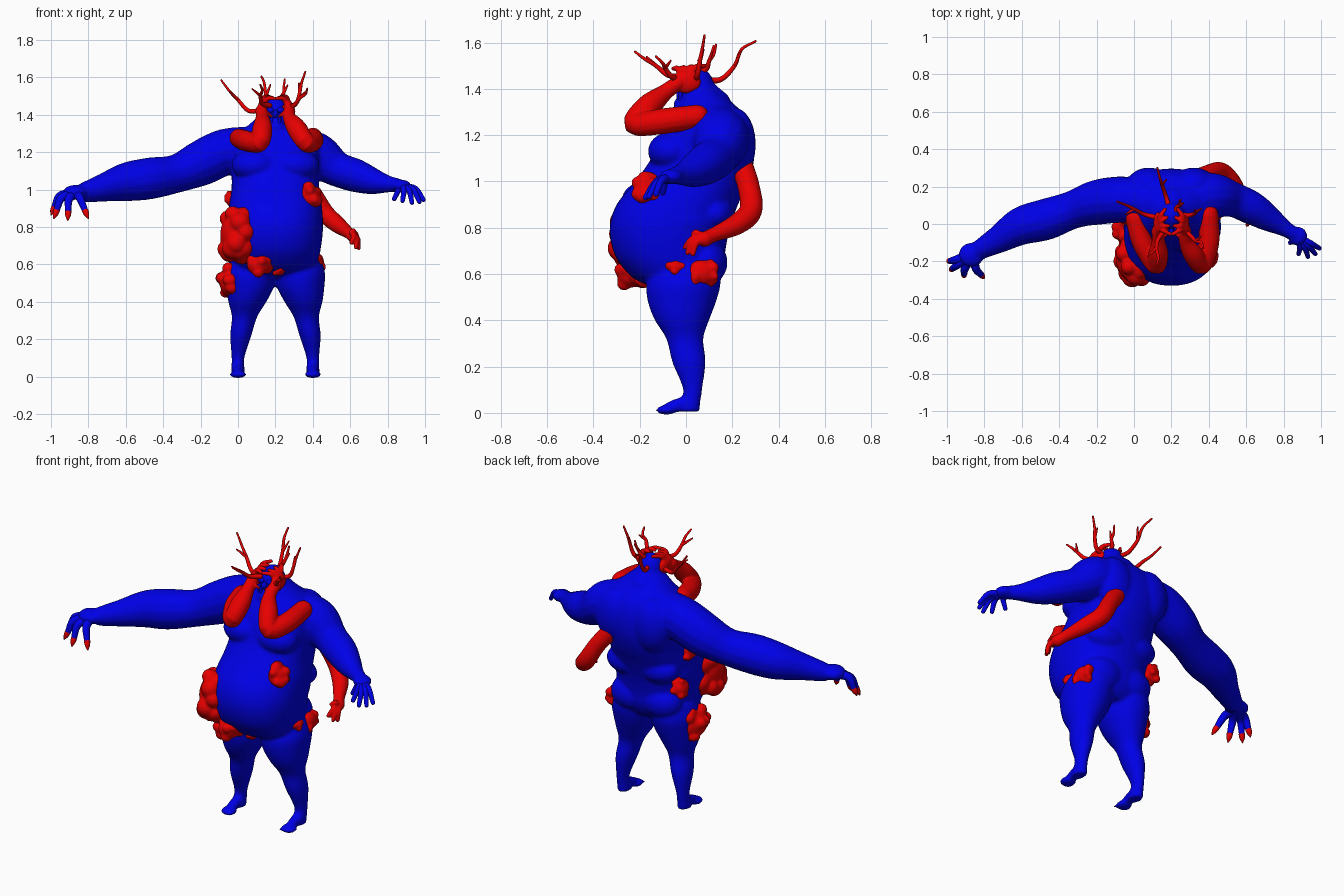
import bpy, bmesh, math, random
from mathutils import Vector, Matrix

random.seed(4)
MID = .2          # x of the body's own centre line
SIDES = (-1, 1)

if "Cube" in bpy.data.objects:
    bpy.data.objects.remove(bpy.data.objects["Cube"])


def make_material(name, colour):
    material = bpy.data.materials.new(name)
    material.use_nodes = True
    material.diffuse_color = colour
    material.node_tree.nodes["Principled BSDF"].inputs["Base Color"].default_value = colour
    return material


BLUE = make_material("skin blue", (0, 0, .8, 1))
RED = make_material("growth red", (.8, 0, 0, 1))


def skin_rings(bm, rings):
    """Join successive vertex rings with quads and close both ends."""
    for lower, upper in zip(rings, rings[1:]):
        count = len(lower)
        for i in range(count):
            j = (i + 1) % count
            bm.faces.new((lower[i], lower[j], upper[j], upper[i]))
    bm.faces.new(rings[0][::-1])
    bm.faces.new(rings[-1])


def ring(bm, centre, across, along, count, power=1):
    """Closed loop of vertices; a power under one squares the ellipse off."""
    def bulge(value):
        return math.copysign(abs(value) ** power, value)
    angles = [math.tau * i / count for i in range(count)]
    return [bm.verts.new(centre + across * bulge(math.cos(a)) + along * bulge(math.sin(a))) for a in angles]


def spline(points, steps):
    """Catmull-Rom curve through points of any dimension."""
    pts = [Vector(p) for p in points]
    pts = [pts[0] * 2 - pts[1]] + pts + [pts[-1] * 2 - pts[-2]]
    curve = []
    for a, b, c, d in zip(pts, pts[1:], pts[2:], pts[3:]):
        for i in range(steps):
            t = i / steps
            curve.append(b + (c - a) * (t / 2) + (a * 2 - b * 5 + c * 4 - d) * (t * t / 2)
                         + (b * 3 - a - c * 3 + d) * (t ** 3 / 2))
    return curve + [pts[-2]]


def tube(bm, points, steps=5, count=14):
    """Round-ended limb through (x, y, z, radius) points."""
    curve = [(p.xyz, max(p.w, .002)) for p in spline(points, steps)]
    first, last = curve[0], curve[-1]
    start = (first[0] - curve[1][0]).normalized() * first[1]
    end = (last[0] - curve[-2][0]).normalized() * last[1]
    caps = ((.5, .86), (.85, .5))
    curve = ([(first[0] + start * k, first[1] * r) for k, r in reversed(caps)] + curve
             + [(last[0] + end * k, last[1] * r) for k, r in caps])
    rings, across = [], None
    for i, (centre, radius) in enumerate(curve):
        before, after = curve[max(i - 1, 0)][0], curve[min(i + 1, len(curve) - 1)][0]
        direction = (after - before).normalized()
        across = direction.orthogonal() if across is None else across - direction * across.dot(direction)
        across.normalize()
        rings.append(ring(bm, centre, across * radius, direction.cross(across) * radius, count))
    skin_rings(bm, rings)


def trunk(bm, sections, count=40, power=1):
    """Upright form through (z, centre x, half width, front y, back y)."""
    rings = []
    for z, x, half, front, back in spline(sections, 4):
        centre = Vector((x, (front + back) / 2, z))
        rings.append(ring(bm, centre, Vector((half, 0, 0)), Vector((0, (back - front) / 2, 0)), count, power))
    skin_rings(bm, rings)


def ball(bm, centre, radii):
    matrix = Matrix.Translation(centre) @ Matrix.Diagonal((*radii, 1))
    bmesh.ops.create_icosphere(bm, subdivisions=3, radius=1, matrix=matrix)


def finish(name, bm, material, voxel=0):
    """Turn a bmesh into a smooth object, fusing its pieces if asked."""
    bmesh.ops.recalc_face_normals(bm, faces=bm.faces)
    mesh = bpy.data.meshes.new(name)
    bm.to_mesh(mesh)
    bm.free()
    obj = bpy.data.objects.new(name, mesh)
    bpy.context.collection.objects.link(obj)
    if voxel:
        remesh = obj.modifiers.new("fuse", 'REMESH')
        remesh.mode, remesh.voxel_size = 'VOXEL', voxel
        soften = obj.modifiers.new("soften", 'SMOOTH')
        soften.factor, soften.iterations = .5, 4
        graph = bpy.context.evaluated_depsgraph_get()
        obj.data = bpy.data.meshes.new_from_object(obj.evaluated_get(graph))
        obj.modifiers.clear()
    obj.data.materials.clear()
    obj.data.materials.append(material)
    obj.data.shade_smooth()


def fingers(bm, palm, tips, radius, lift, claws=None):
    """Bent fingers fanning from a palm; optional claws carry on past them."""
    palm, lift = Vector(palm), Vector(lift)
    for tip in map(Vector, tips):
        knuckle = palm.lerp(tip, .55) + lift
        base = palm.lerp(knuckle, .3)
        end = knuckle.lerp(tip, .6) if claws else tip
        tube(bm, [(*base, radius * 1.2), (*knuckle, radius), (*end, radius * .75)], 4, 10)
        if claws:
            tube(claws, [(*end, radius * .8), (*end.lerp(tip, .5), radius * .65), (*tip, .003)], 3, 8)


# Torso, belly and shoulders
body = bmesh.new()
trunk(body, [(z, MID, *rest) for z, *rest in (
    (.53, .13, -.1, .1), (.57, .2, -.21, .14), (.63, .23, -.275, .165), (.7, .245, -.315, .17),
    (.8, .255, -.33, .19), (.9, .25, -.3, .225), (1, .235, -.22, .27), (1.1, .235, -.15, .295),
    (1.2, .24, -.115, .29), (1.28, .22, -.07, .26), (1.34, .15, -.03, .2), (1.41, .07, 0, .12))], 40, .88)

# Paired flesh, legs and feet
for s in SIDES:
    for x, y, z, radii in (
            (.11, -.065, 1.13, (.125, .1, .085)),    # breast
            (.12, .21, 1.16, (.12, .092, .16)),      # shoulder blade
            (.1, .125, .86, (.13, .085, .08)),       # back roll
            (.175, -.03, .83, (.08, .15, .11)),      # flank
            (.1, .085, .65, (.125, .095, .1)),       # buttock
            (.165, -.05, .33, (.04, .035, .04)),     # kneecap
            (.2, -.085, .012, (.045, .045, .02))):   # forefoot
        ball(body, (MID + s * x, y, z), radii)
    trunk(body, [(z, MID + s * x, *rest) for z, x, *rest in (
        (.64, .12, .12, -.13, .14), (.56, .13, .135, -.17, .15), (.48, .135, .127, -.165, .13),
        (.4, .15, .102, -.135, .1), (.32, .165, .068, -.085, .075), (.22, .185, .057, -.06, .085),
        (.1, .2, .034, -.012, .07), (.04, .2, .036, -.03, .062), (.005, .2, .036, -.04, .06))], 24)
    tube(body, [(MID + s * .2, .02, .045, .035), (MID + s * .2, -.05, .03, .028), (MID + s * .2, -.1, .018, .015)])
    for i in range(5):
        ball(body, (MID + s * (.168 + i * .016), -.118 + i * .004, .012), (.009, .016, .011))

# Heavy outstretched arms
tube(body, [(.08, .12, 1.22, .12), (-.07, .13, 1.2, .125), (-.2, .115, 1.14, .122), (-.33, .075, 1.085, .103),
            (-.47, .025, 1.06, .112), (-.6, -.01, 1.04, .104), (-.72, -.08, 1.01, .076), (-.82, -.135, .985, .055)])
tube(body, [(.3, .13, 1.22, .12), (.42, .15, 1.18, .125), (.53, .13, 1.11, .095), (.63, .085, 1.075, .09),
            (.72, .03, 1.045, .072), (.8, -.02, 1.03, .047), (.85, -.05, 1.025, .038)])
ball(body, (-.87, -.165, .985), (.068, .066, .04))
ball(body, (.875, -.065, 1.02), (.052, .052, .033))

# Neck, head and folded face
tube(body, [(MID, .1, 1.32, .1), (MID, .065, 1.38, .075), (MID, .045, 1.42, .068)])
ball(body, (MID, .045, 1.41), (.072, .075, .088))
ball(body, (MID, 0, 1.33), (.065, .055, .045))
finish("body", body, BLUE, .011)

face = bmesh.new()
for radius, z in ((.024, 1.37), (.042, 1.365)):
    loop = [(MID + radius * math.cos(a), -.045 + radius * .5, z + radius * math.sin(a), .008)
            for a in (math.tau * i / 12 for i in range(12))]
    tube(face, loop + loop[:1], 2, 8)
for s in SIDES:
    ball(face, (MID + s * .028, -.022, 1.425), (.02, .015, .016))
ball(face, (MID, -.035, 1.405), (.014, .018, .02))
finish("face_folds", face, BLUE)

# Hands of the main arms
hand, claws = bmesh.new(), bmesh.new()
fingers(hand, (-.865, -.16, .985), [(-1, -.2, .865), (-.985, -.25, .845), (-.91, -.285, .835), (-.8, -.29, .845)],
        .022, (-.015, -.01, .045), claws)
finish("right_fingers", hand, BLUE)
finish("right_claws", claws, RED)
hand = bmesh.new()
fingers(hand, (.87, -.065, 1.02), [(.992, -.13, .945), (.97, -.16, .935), (.93, -.175, .93),
                                   (.88, -.16, .94), (.835, -.1, .95)], .016, (.012, -.005, .025))
finish("left_fingers", hand, BLUE)

# Extra arms that rise from the chest and clutch the head
for name, s, path in (
        ("right", -1, [(.005, .03, 1.275, .052), (.045, -.1, 1.26, .056), (.115, -.22, 1.25, .05),
                       (.13, -.16, 1.325, .054), (.13, -.09, 1.385, .036)]),
        ("left", 1, [(.4, .05, 1.28, .052), (.4, -.1, 1.26, .056), (.365, -.22, 1.25, .05),
                     (.315, -.16, 1.325, .054), (.275, -.09, 1.385, .036)])):
    arm = bmesh.new()
    tube(arm, path + [(MID + s * .075, -.035, 1.425, .032)])
    ball(arm, (MID + s * .07, 0, 1.43), (.026, .065, .05))
    tips = [(MID + s * (.004 + .01 * i), -.055 + .045 * i, 1.487 + .004 * i) for i in range(4)]
    fingers(arm, (MID + s * .072, -.01, 1.43), tips, .014, (s * .01, 0, .024))
    fingers(arm, (MID + s * .07, -.04, 1.41), [(MID + s * .02, -.055, 1.39)], .01, (0, -.015, .01))
    finish(name + "_clutching_arm", arm, RED, .006)

# Extra arm growing out of the back
arm = bmesh.new()
tube(arm, [(.33, .24, 1.07, .05), (.4, .27, .98, .048), (.465, .28, .875, .05), (.53, .22, .815, .046),
           (.59, .12, .77, .032), (.615, .08, .75, .034)])
fingers(arm, (.62, .08, .75), [(.645, .03, .685), (.63, .005, .69), (.605, -.005, .715), (.6, .03, .77)],
        .015, (.008, -.01, .018))
finish("back_arm", arm, RED, .006)

# Antler crown: main beams, each with a short tine
antlers = bmesh.new()
for n, beam in enumerate((
        [(.15, .03, 1.43), (.06, .05, 1.42), (0, .08, 1.48), (-.04, .1, 1.52), (-.09, .12, 1.585)],
        [(.19, .08, 1.44), (.17, .15, 1.44), (.15, .21, 1.5), (.14, .24, 1.57), (.125, .3, 1.605)],
        [(.25, .04, 1.44), (.31, .05, 1.46), (.33, .06, 1.52), (.34, .07, 1.57), (.36, .08, 1.63)],
        [(.17, -.03, 1.45), (.13, -.08, 1.46), (.12, -.13, 1.5), (.13, -.18, 1.53), (.12, -.22, 1.56)],
        [(.25, -.02, 1.44), (.3, -.06, 1.45), (.33, -.09, 1.49), (.36, -.1, 1.51), (.37, -.13, 1.54)],
        [(.22, .06, 1.47), (.23, .09, 1.49), (.245, .1, 1.52), (.245, .12, 1.55), (.25, .13, 1.59)])):
    tube(antlers, [(*p, .014 - .0022 * i) for i, p in enumerate(beam)], 4, 8)
    root = Vector(beam[2])
    along = Vector(beam[3]) - root
    tine = root + along * .6 + along.cross(Vector((0, 0, SIDES[n % 2]))) + Vector((0, 0, .02))
    tube(antlers, [(*root, .009), (*root.lerp(tine, .5), .007), (*tine, .004)], 3, 8)
finish("antlers", antlers, RED)

# Clusters of tumours: balls scattered around a core
for name, centre, radii, count in (
        ("belly_tumour", (0, -.195, .76), (.12, .14, .155), 26),
        ("groin_tumour", (.11, -.235, .595), (.078, .08, .067), 12),
        ("crotch_tumour", (.22, -.18, .565), (.038, .045, .033), 5),
        ("thigh_tumour", (-.04, -.03, .51), (.075, .11, .105), 16),
        ("left_hip_tumour", (.42, .065, .605), (.052, .08, .07), 12),
        ("left_hip_small_tumour", (.42, -.045, .63), (.046, .044, .038), 7),
        ("left_belly_tumour", (.385, -.17, .96), (.065, .07, .078), 10),
        ("right_flank_tumour", (-.035, .03, .95), (.038, .05, .055), 6),
        ("right_hip_tumour", (-.035, .1, .77), (.055, .065, .065), 8)):
    lumps = bmesh.new()
    core = Vector(radii)
    ball(lumps, centre, core * .8)
    for i in range(count):
        way = Vector([random.gauss(0, 1) for _ in range(3)]).normalized()
        size = min(radii) * random.uniform(.35, .5)
        ball(lumps, Vector(centre) + way * (core - Vector((size * .75,) * 3)), (size,) * 3)
    finish(name, lumps, RED, .008)
